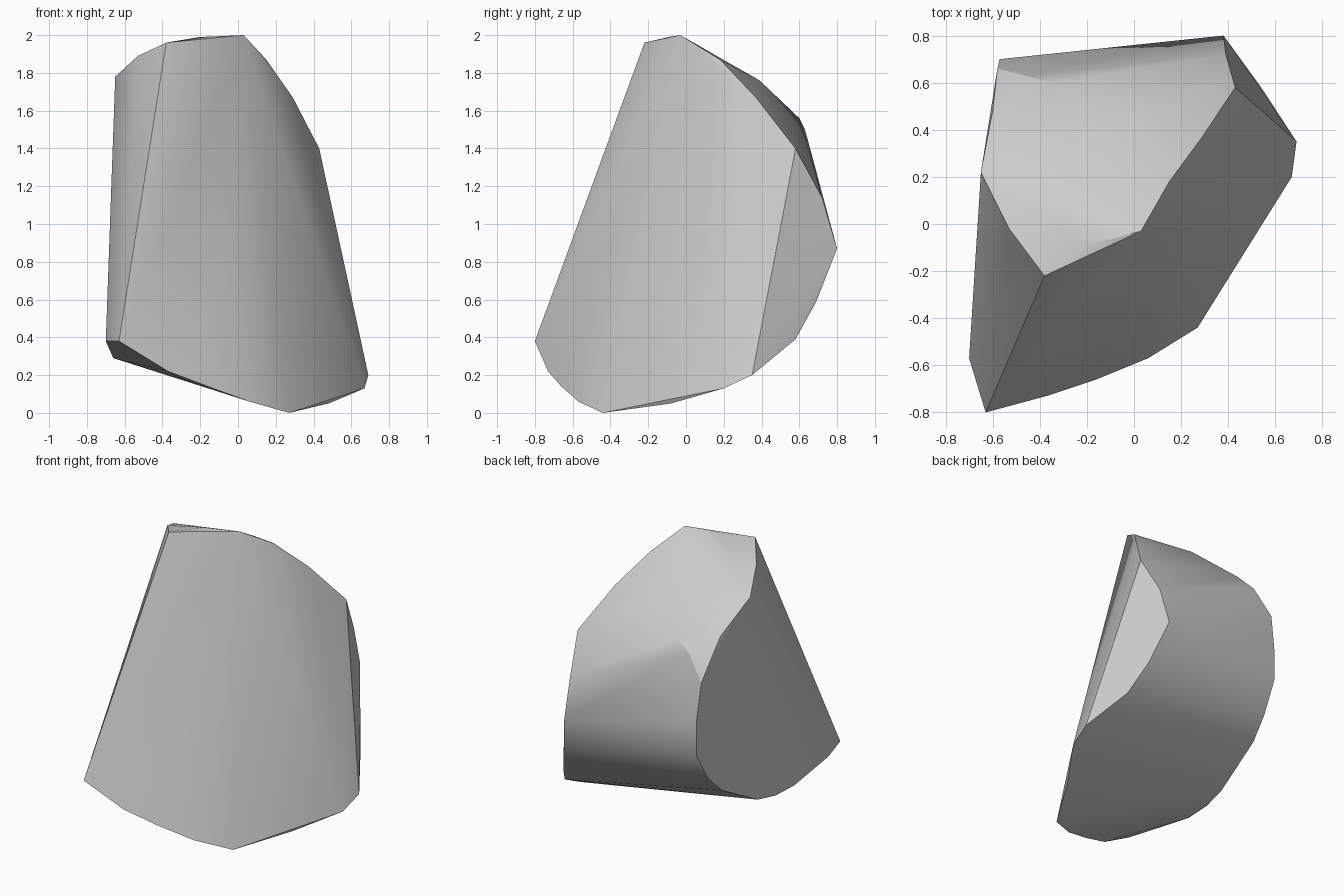
import bpy
import bmesh
from math import radians

default_cube = bpy.data.objects.get("Cube")
if default_cube:
    bpy.data.objects.remove(default_cube, do_unlink=True)


def make_material(name, colour):
    material = bpy.data.materials.new(name)
    material.use_nodes = True
    material.diffuse_color = colour
    shader = material.node_tree.nodes.get("Principled BSDF")
    shader.inputs["Base Color"].default_value = colour
    shader.inputs["Roughness"].default_value = .8
    return material


def make_chunk(name, rims, material, sharp_angle):
    """Wrap a tight convex skin around the rim profiles."""
    mesh = bpy.data.meshes.new(name)
    chunk = bpy.data.objects.new(name, mesh)
    bpy.context.collection.objects.link(chunk)
    bm = bmesh.new()
    for rim in rims:
        for point in rim:
            bm.verts.new(point)
    hull = bmesh.ops.convex_hull(bm, input=bm.verts[:])
    unused = set(hull["geom_interior"]) | set(hull["geom_unused"])
    loose = [item for item in unused if isinstance(item, bmesh.types.BMVert)]
    bmesh.ops.delete(bm, geom=loose, context="VERTS")
    bmesh.ops.recalc_face_normals(bm, faces=bm.faces[:])
    bm.to_mesh(mesh)
    bm.free()
    mesh.materials.append(material)
    bpy.ops.object.select_all(action="DESELECT")
    chunk.select_set(True)
    bpy.context.view_layer.objects.active = chunk
    bpy.ops.object.shade_smooth_by_angle(angle=sharp_angle)
    return chunk


# Lower front rim, sweeping down to the foot and up to the side corner
front_rim = [(-.63, -.8, .38), (-.37, -.73, .22), (-.16, -.66, .14),
             (.06, -.57, .06), (.27, -.44, 0), (.48, -.08, .05),
             (.67, .2, .13), (.69, .35, .2)]

# Crest running from the peak down the side
crest_rim = [(-.38, -.22, 1.96), (-.2, -.09, 1.99), (.03, -.03, 2),
             (.15, .18, 1.87), (.29, .37, 1.67), (.43, .58, 1.4)]

# Rear edge of the small cut on the side
side_cut_rim = [(.39, .72, 1.14), (.38, .8, .87),
                (.46, .69, .59), (.54, .58, .39)]

# Outline of the large flat cut on the opposite side
flat_cut_rim = [(-.53, -.02, 1.89), (-.65, .22, 1.78), (-.6, .48, 1.59),
                (-.58, .66, 1.33), (-.57, .7, 1.07), (-.57, .7, .84),
                (-.58, .59, .64), (-.6, .46, .51), (-.63, .11, .32),
                (-.65, -.06, .29), (-.66, -.25, .29), (-.7, -.57, .38)]

# Rounded shoulder on the upper back
shoulder = [(-.15, .39, 1.76), (-.35, .6, 1.56), (-.46, .63, 1.5)]

stone_grey = make_material("stone grey", (.6, .6, .6, 1))
make_chunk("rock_chunk",
           [front_rim, crest_rim, side_cut_rim, flat_cut_rim, shoulder],
           stone_grey, radians(30))
